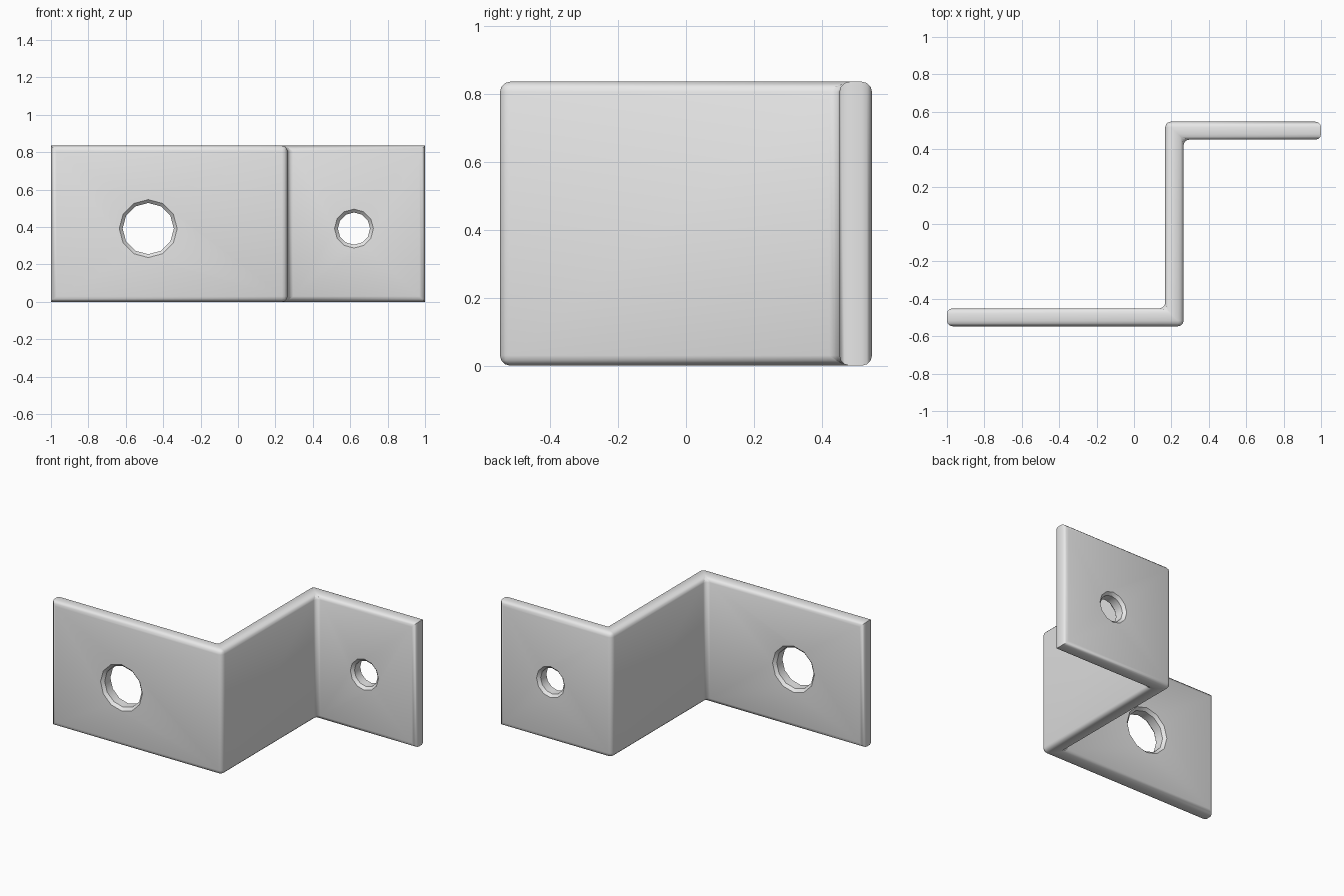
import bpy, bmesh, math
from mathutils import Matrix

if "Cube" in bpy.data.objects:
    bpy.data.objects.remove(bpy.data.objects["Cube"])

H = 0.835          # height of the strip
R = 0.03           # edge rounding
Y0, Y1, T = -0.547, 0.547, 0.096   # front face, back face, thickness

steel = bpy.data.materials.new("grey metal")
steel.diffuse_color = (0.8, 0.8, 0.8, 1)
steel.use_nodes = True
steel.node_tree.nodes["Principled BSDF"].inputs["Base Color"].default_value = steel.diffuse_color


def make_object(name, bm):
    bmesh.ops.recalc_face_normals(bm, faces=bm.faces)
    mesh = bpy.data.meshes.new(name)
    bm.to_mesh(mesh)
    bm.free()
    mesh.materials.append(steel)
    obj = bpy.data.objects.new(name, mesh)
    bpy.context.collection.objects.link(obj)
    return obj


# Bracket: Z-shaped plan pulled up, all edges rounded except the short end edges
plan = [(-1, Y0), (0.265, Y0), (0.265, Y1 - T), (1, Y1 - T),
        (1, Y1), (0.167, Y1), (0.167, Y0 + T), (-1, Y0 + T)]
bm = bmesh.new()
base = bm.faces.new([bm.verts.new((x, y, 0)) for x, y in plan])
top = bmesh.ops.extrude_face_region(bm, geom=[base])["geom"]
bmesh.ops.translate(bm, vec=(0, 0, H),
                    verts=[v for v in top if isinstance(v, bmesh.types.BMVert)])
bmesh.ops.recalc_face_normals(bm, faces=bm.faces)


def is_end_edge(e):
    a, b = (v.co for v in e.verts)
    return abs(a.x) > 0.99 and abs(a.x - b.x) < 1e-4 and abs(a.z - b.z) < 1e-4


bmesh.ops.bevel(bm, geom=[e for e in bm.edges if not is_end_edge(e)],
                offset=R, offset_type='OFFSET', segments=3, profile=0.5,
                affect='EDGES', clamp_overlap=True)
bracket = make_object("bracket", bm)


# Holes: twelve-sided cutters that flare out at both faces
def cut_hole(name, x, z, radius, y_mid):
    flare = 0.018
    half = T / 2
    rings = [(-half - 0.02, radius + flare + 0.02), (-half + flare, radius),
             (half - flare, radius), (half + 0.02, radius + flare + 0.02)]
    bm = bmesh.new()
    loops = [[bm.verts.new((x + r * math.cos(i * math.tau / 12), y_mid + d,
                            z + r * math.sin(i * math.tau / 12)))
              for i in range(12)] for d, r in rings]
    for a, b in zip(loops, loops[1:]):
        for i in range(12):
            j = (i + 1) % 12
            bm.faces.new((a[i], a[j], b[j], b[i]))
    bm.faces.new(loops[0])
    bm.faces.new(loops[-1])
    cutter = make_object(name, bm)
    cutter.hide_render = True
    cutter.hide_viewport = False
    mod = bracket.modifiers.new(name, 'BOOLEAN')
    mod.operation = 'DIFFERENCE'
    mod.solver = 'EXACT'
    mod.object = cutter
    return cutter


cutters = [cut_hole("large_hole_cutter", -0.48, 0.392, 0.137, Y0 + T / 2),
           cut_hole("small_hole_cutter", 0.62, 0.392, 0.086, Y1 - T / 2)]

# Apply the cuts, remove the cutters and smooth the rounded edges
bpy.context.view_layer.objects.active = bracket
bracket.select_set(True)
for m in list(bracket.modifiers):
    bpy.ops.object.modifier_apply(modifier=m.name)
for c in cutters:
    bpy.data.objects.remove(c)
bpy.ops.object.shade_smooth_by_angle(angle=math.radians(35))
